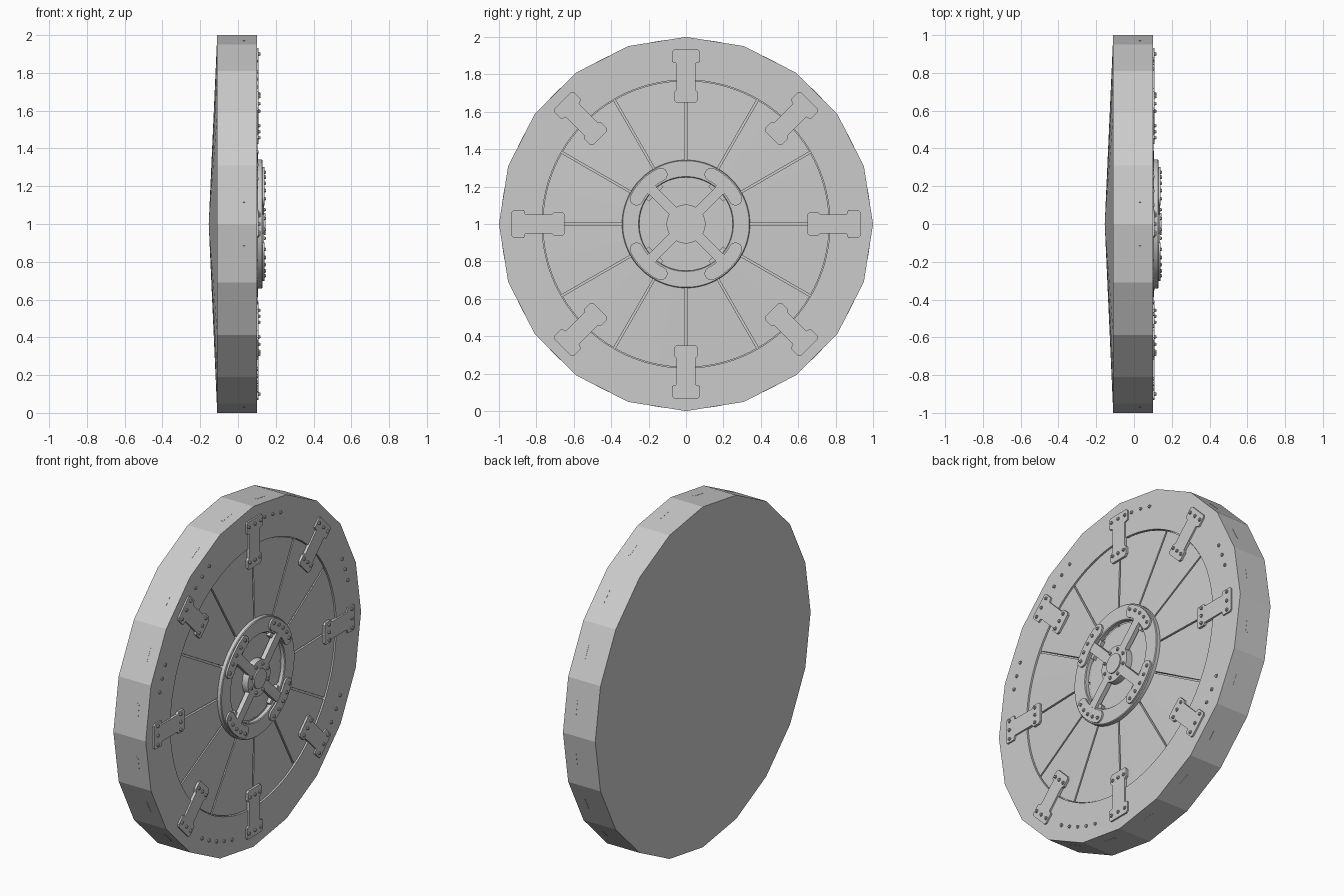
import bpy, bmesh
from math import sin, cos, pi, radians, hypot, atan2

if "Cube" in bpy.data.objects:
    bpy.data.objects.remove(bpy.data.objects["Cube"])

def P(x, u, v, a=0.0):
    # x along the axle; u radial, v tangential, turned by angle a
    return (x, u * cos(a) - v * sin(a), 1 + u * sin(a) + v * cos(a))

def finish(bm, name, smooth=False):
    bmesh.ops.recalc_face_normals(bm, faces=bm.faces)
    me = bpy.data.meshes.new(name)
    bm.to_mesh(me)
    bm.free()
    ob = bpy.data.objects.new(name, me)
    bpy.context.collection.objects.link(ob)
    if smooth:
        bpy.context.view_layer.objects.active = ob
        ob.select_set(True)
        bpy.ops.object.shade_smooth_by_angle()
        ob.select_set(False)
    return ob

def prism(bm, pts, x0, x1, a=0.0):
    lo = [bm.verts.new(P(x0, u, v, a)) for u, v in pts]
    hi = [bm.verts.new(P(x1, u, v, a)) for u, v in pts]
    n = len(pts)
    bm.faces.new(lo)
    bm.faces.new(hi)
    for i in range(n):
        j = (i + 1) % n
        bm.faces.new((lo[i], lo[j], hi[j], hi[i]))

def lathe(bm, prof, n=100, closed=False):
    # profile entries: x, radius, True if the outline is a 20-sided polygon
    rings = []
    for x, r, poly in prof:
        if r == 0:
            rings.append([bm.verts.new(P(x, 0, 0))] * n)
            continue
        ring = []
        for i in range(n):
            a = 2 * pi * i / n
            k = cos(pi / 20) / cos((a % (pi / 10)) - pi / 20) if poly else 1
            ring.append(bm.verts.new(P(x, r * k, 0, a)))
        rings.append(ring)
    pairs = list(zip(rings, rings[1:]))
    if closed:
        pairs.append((rings[-1], rings[0]))
    for A, B in pairs:
        for i in range(n):
            j = (i + 1) % n
            bm.faces.new(list(dict.fromkeys((A[i], A[j], B[j], B[i]))))

def circle(r, n, cu=0, cv=0):
    return [(cu + r * cos(2 * pi * i / n), cv + r * sin(2 * pi * i / n)) for i in range(n)]

def arc(r, a0, a1, n):
    return [(r * cos(radians(a0 + (a1 - a0) * i / n)), r * sin(radians(a0 + (a1 - a0) * i / n)))
            for i in range(n + 1)]

def bolt(bm, r, deg, x, h=0.009, v=0.0, size=0.01):
    a = radians(deg)
    prism(bm, circle(size, 8, r, v), x - 0.004, x + h * 0.6, a)
    prism(bm, circle(size * 0.7, 8, r, v), x, x + h, a)

# Main twenty-sided body with recessed face and coned back
bm = bmesh.new()
lathe(bm, [(-0.155, 0, 0), (-0.11, 1, 1), (0.1, 1, 1),
           (0.1, 0.77, 0), (0.082, 0.77, 0), (0.082, 0, 0)])
finish(bm, "wheel_body")

# Twelve wedge panels with grooves between, rising towards the middle
bm = bmesh.new()
for k in range(12):
    rows = []
    for r, x in ((0.24, 0.106), (0.34, 0.106), (0.766, 0.093)):
        h = pi / 12 - 0.005 / r
        rows.append([[bm.verts.new(P(xx, r, 0, radians(30 * k + 15) + h * (i / 4 - 1)))
                      for i in range(9)] for xx in (x, 0.08)])
    for (t0, b0), (t1, b1) in zip(rows, rows[1:]):
        for i in range(8):
            bm.faces.new((t0[i], t0[i + 1], t1[i + 1], t1[i]))
        for i in (0, 8):
            bm.faces.new((t0[i], t1[i], b1[i], b0[i]))
    t, b = rows[-1]
    for i in range(8):
        bm.faces.new((t[i], t[i + 1], b[i + 1], b[i]))
finish(bm, "wedge_panels")

# Floor inside the central ring
bm = bmesh.new()
prism(bm, circle(0.26, 64), 0.08, 0.1)
finish(bm, "centre_floor")

# Raised central ring
bm = bmesh.new()
lathe(bm, [(0.09, 0.342, 0), (0.126, 0.342, 0), (0.13, 0.338, 0),
           (0.13, 0.254, 0), (0.126, 0.25, 0), (0.09, 0.25, 0)], 96, True)
finish(bm, "centre_ring", True)

# Hub, four spokes and their curved end plates
bm = bmesh.new()
prism(bm, circle(0.104, 48), 0.095, 0.138)
prism(bm, circle(0.057, 32), 0.13, 0.146)
for k in range(4):
    a = radians(45 + 90 * k)
    prism(bm, [(0.09, -0.028), (0.27, -0.028), (0.27, 0.028), (0.09, 0.028)], 0.112, 0.138, a)
    prism(bm, [(0.225, -0.055), (0.256, -0.055), (0.256, 0.055), (0.225, 0.055)], 0.1, 0.122, a)
    m, w, e = 0.297, 0.036, 18
    caps = []
    for s in (1, -1):
        cu, cv = m * cos(radians(e)), s * m * sin(radians(e))
        base = radians(s * e)
        caps.append([(cu + w * cos(base + s * pi * i / 8), cv + w * sin(base + s * pi * i / 8))
                     for i in range(1, 8)])
    pts = arc(m + w, -e, e, 12) + caps[0] + arc(m - w, e, -e, 12) + caps[1][::-1]
    prism(bm, pts, 0.126, 0.14, a)
finish(bm, "hub_and_spokes", True)

# Eight straps holding the panels to the rim
half = [(0.65, 0.052), (0.662, 0.064), (0.705, 0.064), (0.717, 0.05), (0.858, 0.05),
        (0.866, 0.074), (0.922, 0.074), (0.932, 0.064)]
bm = bmesh.new()
for k in range(8):
    prism(bm, half + [(u, -v) for u, v in reversed(half)], 0.09, 0.109, radians(45 * k))
finish(bm, "rim_straps")

# Bolts on straps, rim, hub and spoke ends
bm = bmesh.new()
for k in range(8):
    for v in (-0.045, 0, 0.045):
        bolt(bm, 0.69, 45 * k, 0.109, v=v)
    for v in (-0.055, 0, 0.055):
        bolt(bm, 0.9, 45 * k, 0.109, v=v)
    bolt(bm, 0.081, 45 * k + 22.5, 0.138)
for k in range(4):
    for d in (-19, -9.5, 0, 9.5, 19):
        bolt(bm, 0.305, 45 + 90 * k + d, 0.14)
for start, count in ((15, 3), (74, 3), (117, 3), (155, 3), (238, 5), (323, 3)):
    for i in range(count):
        bolt(bm, 0.905, start + 4.8 * i, 0.1)
finish(bm, "bolts")

# Thin slots marked on the rolling faces
bm = bmesh.new()
ap = cos(pi / 20)
for k in range(20):
    prism(bm, [(ap - 0.01, -0.04), (ap + 0.001, -0.04), (ap + 0.001, 0.04), (ap - 0.01, 0.04)],
          0.026, 0.038, radians(18 * k + 9))
finish(bm, "tread_marks")
